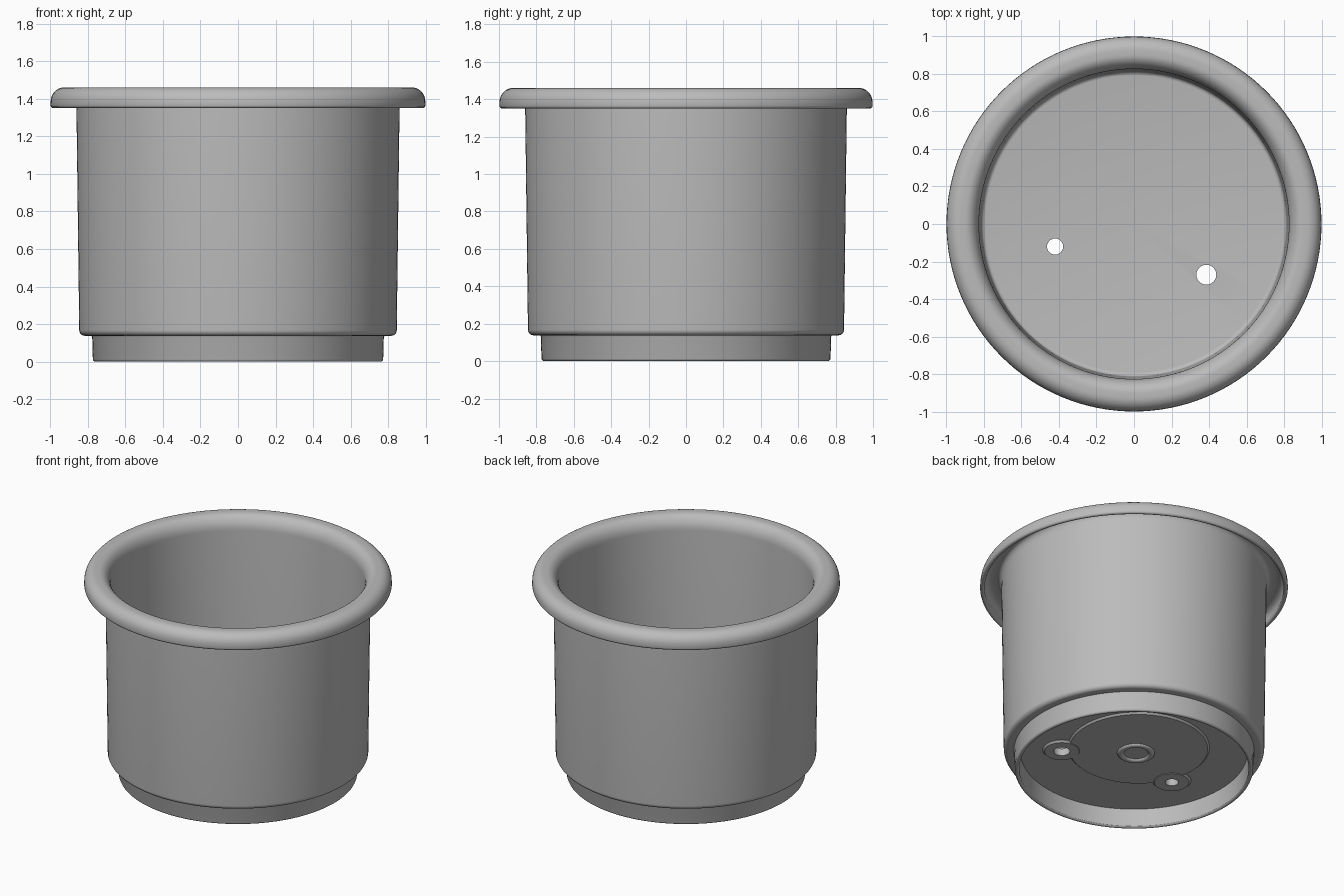
import bpy, bmesh, math

cube = bpy.data.objects.get("Cube")
if cube:
    bpy.data.objects.remove(cube, do_unlink=True)

grey = bpy.data.materials.new("plain grey")
grey.use_nodes = True
COLOUR = (0.5, 0.5, 0.5, 1)
grey.diffuse_color = COLOUR
grey.node_tree.nodes["Principled BSDF"].inputs["Base Color"].default_value = COLOUR


def make_object(name, bm):
    bmesh.ops.recalc_face_normals(bm, faces=bm.faces)
    mesh = bpy.data.meshes.new(name)
    bm.to_mesh(mesh)
    bm.free()
    mesh.materials.append(grey)
    obj = bpy.data.objects.new(name, mesh)
    bpy.context.collection.objects.link(obj)
    return obj


def smooth(obj):
    bpy.ops.object.select_all(action="DESELECT")
    obj.select_set(True)
    bpy.context.view_layer.objects.active = obj
    bpy.ops.object.shade_smooth_by_angle(angle=math.radians(40))


def lathe(name, profile, centre=(0, 0), steps=128):
    """Spin a list of (radius, height) points around a vertical axis."""
    bm = bmesh.new()
    verts = [bm.verts.new((r, 0, z)) for r, z in profile]
    edges = [bm.edges.new(pair) for pair in zip(verts, verts[1:])]
    bmesh.ops.spin(bm, geom=verts + edges, cent=(0, 0, 0), axis=(0, 0, 1),
                   angle=math.tau, steps=steps, use_duplicate=False)
    bmesh.ops.remove_doubles(bm, verts=bm.verts, dist=0.0005)
    bmesh.ops.translate(bm, verts=bm.verts, vec=(*centre, 0))
    return make_object(name, bm)


def arc(cr, cz, rr, rz, start, end, count=8):
    """Points on an elliptical arc, in degrees."""
    angles = [math.radians(start + (end - start) * i / count) for i in range(count + 1)]
    return [(cr + rr * math.cos(a), cz + rz * math.sin(a)) for a in angles]


def disc_profile(radius, low, high, bevel=0.012):
    return [(0, low), (radius - bevel, low), (radius, low + bevel), (radius, high), (0, high)]


# Pot: recessed base, foot ring, tapered wall, hollow rolled lip, inside
FLOOR_UNDER, FLOOR_TOP = 0.13, 0.165
profile = [(0, FLOOR_UNDER), (0.735, FLOOR_UNDER), (0.745, 0.01)]
profile += arc(0.758, 0.015, 0.015, 0.015, 200, 350, 5)
profile += [(0.776, 0.13), (0.78, 0.138)]
profile += arc(0.815, 0.168, 0.03, 0.03, -90, 0)
profile += [(0.86, 1.36)]
profile += arc(0.885, 1.38, 0.025, 0.05, 180, 90, 5)
profile += arc(0.925, 1.385, 0.045, 0.045, 90, 0, 6)
profile += arc(0.983, 1.365, 0.015, 0.015, 200, 360, 5)
profile += arc(0.925, 1.385, 0.072, 0.075, 0, 90, 10)
profile += arc(0.9, 1.36, 0.075, 0.1, 90, 180, 10)
profile += [(0.812, 0.2)]
profile += arc(0.79, 0.187, 0.022, 0.022, 0, -90, 4)
profile += [(0, FLOOR_TOP)]
pot = lathe("pot", profile)

# Raised relief on the underside, with a lobe around each drain hole
holes = [("right", (-0.42, -0.12), 0.043), ("left", (0.385, -0.27), 0.053)]
relief = [lathe("base_relief", disc_profile(0.46, 0.118, 0.14), (0.02, 0.07), 64)]
for side, spot, size in holes:
    relief.append(lathe(side + "_hole_lobe", disc_profile(0.125, 0.115, 0.14), spot, 40))

# Oval ring in the middle of the underside
ring = lathe("base_centre_ring", arc(0.1, 0.118, 0.022, 0.014, 0, 360, 12), (0, 0.02), 40)

# Drain holes cut through the floor and the relief
for side, spot, size in holes:
    cutter = lathe(side + "_hole_cutter",
                   [(0, 0.05), (size, 0.05), (size, 0.3), (0, 0.3)], spot, 24)
    cutter.hide_render = True
    cutter.hide_set(True)
    for obj in [pot] + relief:
        cut = obj.modifiers.new(side + " hole", "BOOLEAN")
        cut.operation = "DIFFERENCE"
        cut.solver = "EXACT"
        cut.object = cutter

for obj in [pot, ring] + relief:
    smooth(obj)
